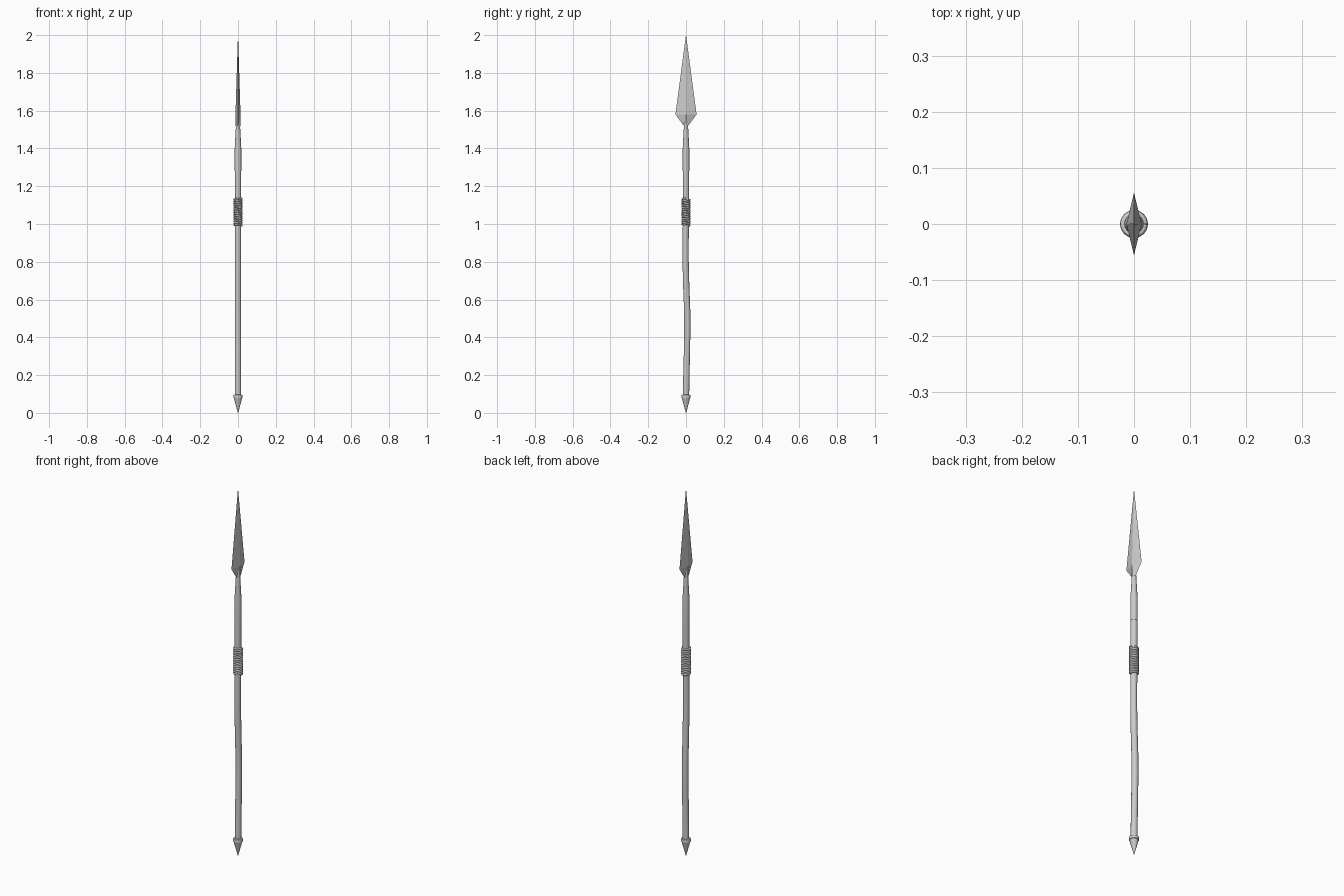
import bpy, bmesh, math
from mathutils import Vector

if "Cube" in bpy.data.objects:
    bpy.data.objects.remove(bpy.data.objects["Cube"])


def loft(name, rings, smooth=True):
    """Skin a list of vertex rings and cap both ends."""
    bm = bmesh.new()
    loops = [[bm.verts.new(p) for p in r] for r in rings]
    n = len(loops[0])
    for a, b in zip(loops, loops[1:]):
        for i in range(n):
            j = (i + 1) % n
            bm.faces.new((a[i], a[j], b[j], b[i]))
    bm.faces.new(loops[0][::-1])
    bm.faces.new(loops[-1])
    bmesh.ops.remove_doubles(bm, verts=bm.verts, dist=1e-5)
    bmesh.ops.recalc_face_normals(bm, faces=bm.faces)
    me = bpy.data.meshes.new(name)
    bm.to_mesh(me)
    bm.free()
    ob = bpy.data.objects.new(name, me)
    bpy.context.collection.objects.link(ob)
    if smooth:
        bpy.context.view_layer.objects.active = ob
        ob.select_set(True)
        bpy.ops.object.shade_smooth_by_angle(angle=math.radians(40))
        ob.select_set(False)
    return ob


def ring(z, rx, ry=None, n=16, y=0.0):
    ry = rx if ry is None else ry
    return [Vector((rx * math.cos(2 * math.pi * i / n),
                    y + ry * math.sin(2 * math.pi * i / n), z)) for i in range(n)]


# Slightly crooked wooden shaft: (height, sideways offset)
bend = [(0.07, 0.0), (0.2, 0.002), (0.32, 0.005), (0.45, 0.007), (0.55, 0.006),
        (0.68, 0.001), (0.8, -0.002), (0.92, -0.002), (1.02, 0.0), (1.29, 0.0)]
loft("shaft", [ring(z, 0.0165, y=y) for z, y in bend])

# Metal socket narrowing into the blade
loft("socket", [ring(z, r) for z, r in
                [(1.28, 0.0175), (1.40, 0.0175), (1.52, 0.011), (1.58, 0.009)]])

# Diamond-section spear blade
loft("blade", [ring(z, rx, ry, 4) for z, rx, ry in
               [(1.515, 0.012, 0.008), (1.58, 0.0135, 0.056), (2.0, 0.0003, 0.0003)]],
     smooth=False)

# Butt spike with a collar
loft("butt_spike", [ring(z, r) for z, r in
                    [(0.0, 0.0008), (0.078, 0.022), (0.085, 0.018)]])
loft("butt_collar", [ring(z, r) for z, r in
                     [(0.076, 0.019), (0.079, 0.024), (0.088, 0.025),
                      (0.095, 0.023), (0.097, 0.016)]])

# Cord grip wound around the shaft
turns, steps, z0, z1 = 15, 16, 0.99, 1.135
curve = bpy.data.curves.new("grip_wrap", 'CURVE')
curve.dimensions = '3D'
curve.bevel_depth = 0.0052
curve.bevel_resolution = 1
curve.use_fill_caps = True
sp = curve.splines.new('POLY')
sp.points.add(turns * steps)
for i, p in enumerate(sp.points):
    a = 2 * math.pi * i / steps
    p.co = (0.0195 * math.cos(a), 0.0195 * math.sin(a),
            z0 + (z1 - z0) * i / (turns * steps), 1)
bpy.context.collection.objects.link(bpy.data.objects.new("grip_wrap", curve))
